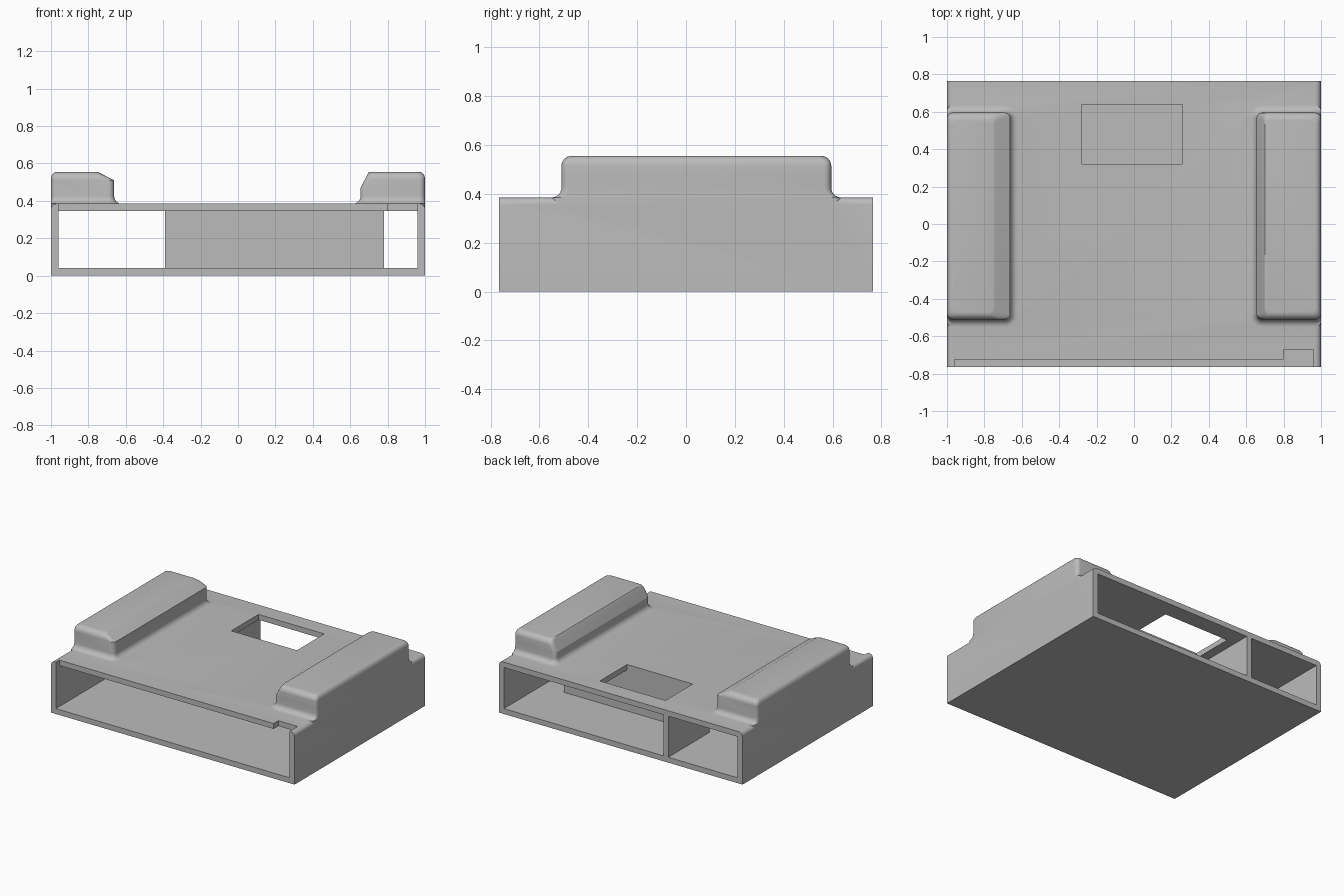
import bpy, bmesh, math

cube = bpy.data.objects.get("Cube")
if cube:
    bpy.data.objects.remove(cube, do_unlink=True)

HALF_Y = 0.765
DECK = 0.385      # top of the case
CREST = 0.555     # top of the ridges

grey = bpy.data.materials.new("plain grey")
grey.use_nodes = True
grey.diffuse_color = (0.5, 0.5, 0.5, 1)
grey.node_tree.nodes["Principled BSDF"].inputs["Base Color"].default_value = (0.5, 0.5, 0.5, 1)


def loft(name, rings):
    """Skin a stack of closed rings and cap both ends."""
    bm = bmesh.new()
    rows = [[bm.verts.new(p) for p in ring] for ring in rings]
    n = len(rows[0])
    for a, b in zip(rows, rows[1:]):
        for i in range(n):
            j = (i + 1) % n
            bm.faces.new((a[i], a[j], b[j], b[i]))
    bm.faces.new(rows[0])
    bm.faces.new(rows[-1])
    bmesh.ops.recalc_face_normals(bm, faces=bm.faces)
    mesh = bpy.data.meshes.new(name)
    bm.to_mesh(mesh)
    bm.free()
    mesh.materials.append(grey)
    obj = bpy.data.objects.new(name, mesh)
    bpy.context.collection.objects.link(obj)
    return obj


def block(name, x0, x1, y0, y1, z0, z1):
    return loft(name, [[(x0, y0, z), (x1, y0, z), (x1, y1, z), (x0, y1, z)] for z in (z0, z1)])


def combine(target, tool, operation):
    """Apply a boolean and discard the tool."""
    tool.hide_render = True
    mod = target.modifiers.new("combine", 'BOOLEAN')
    mod.operation = operation
    mod.solver = 'EXACT'
    mod.object = tool
    bpy.context.view_layer.objects.active = target
    bpy.ops.object.modifier_apply(modifier=mod.name)
    bpy.data.objects.remove(tool, do_unlink=True)


def case_ring(y, r=0.03, steps=6):
    """Case section with rounded upper edges."""
    pts = [(-1, y, 0), (1, y, 0)]
    for side, start in ((1, 0), (-1, math.pi / 2)):
        for i in range(steps + 1):
            a = start + i / steps * math.pi / 2
            pts.append((side * (1 - r) + r * math.cos(a), y, DECK - r + r * math.sin(a)))
    return pts


def ridge_ring(side, inner, outer, y0, y1, r_in, r_out, z, steps=6):
    """Rounded rectangle at one height."""
    pts = []
    corners = ((inner, y0, 1, 1, r_in, math.pi), (outer, y0, -1, 1, r_out, 1.5 * math.pi),
               (outer, y1, -1, -1, r_out, 0), (inner, y1, 1, -1, r_in, math.pi / 2))
    for x, y, dx, dy, r, start in corners:
        for i in range(steps + 1):
            a = start + i / steps * math.pi / 2
            pts.append((side * (x + dx * r + r * math.cos(a)), y + dy * r + r * math.sin(a), z))
    return pts


def ridge(name, side, inner, crest_inner, bevel_z):
    """Raised rail: concave foot, upright wall, bevelled inner edge, rounded top."""
    r, edge, steps = 0.04, 0.03, 6
    arc = [i / steps * math.pi / 2 for i in range(steps + 1)]
    levels = [0.35] + [DECK + r * (1 - math.cos(a)) for a in arc]
    levels += [bevel_z] + [CREST - r + r * math.sin(a) for a in arc]
    rings = []
    for z in sorted(set(round(v, 5) for v in levels)):
        foot = max(0, DECK + r - max(z, DECK))
        flare = r - math.sqrt(max(0, r * r - foot * foot))
        rise = max(0, z - (CREST - r))
        tuck = r - math.sqrt(max(0, r * r - rise * rise))
        t = max(0, (z - bevel_z) / (CREST - bevel_z))
        x_in = inner + (crest_inner - inner) * t - flare
        rings.append(ridge_ring(side, x_in, 1 - tuck * edge / r, -0.51 - flare + tuck,
                                0.595 + flare - tuck, edge + flare, edge, z))
    return loft(name, rings)


# Case with the two ridges
case = loft("case", [case_ring(-HALF_Y), case_ring(HALF_Y)])
combine(case, ridge("right_ridge", -1, 0.662, 0.75, 0.51), 'UNION')
combine(case, ridge("left_ridge", 1, 0.655, 0.70, 0.47), 'UNION')

# Rooms inside, leaving an angled partition standing
LOW, HIGH = 0.04, 0.345
combine(case, block("front_room", -0.96, 0.96, -0.9, 0.28, LOW, HIGH), 'DIFFERENCE')
combine(case, block("small_back_room", -0.96, -0.39, 0.2, 0.9, LOW, HIGH), 'DIFFERENCE')
combine(case, block("large_back_room", -0.35, 0.96, 0.32, 0.9, LOW, HIGH), 'DIFFERENCE')
combine(case, block("passage", 0.78, 0.96, 0.2, 0.4, LOW, HIGH), 'DIFFERENCE')

# Openings through the deck
combine(case, block("window", -0.28, 0.26, 0.32, 0.64, 0.2, 0.5), 'DIFFERENCE')
combine(case, block("front_lip", -0.96, 0.96, -0.9, -0.725, 0.2, 0.5), 'DIFFERENCE')
combine(case, block("lip_notch", 0.80, 0.96, -0.8, -0.67, 0.2, 0.5), 'DIFFERENCE')

bpy.ops.object.select_all(action='DESELECT')
case.select_set(True)
bpy.context.view_layer.objects.active = case
bpy.ops.object.shade_smooth_by_angle(angle=math.radians(25))
